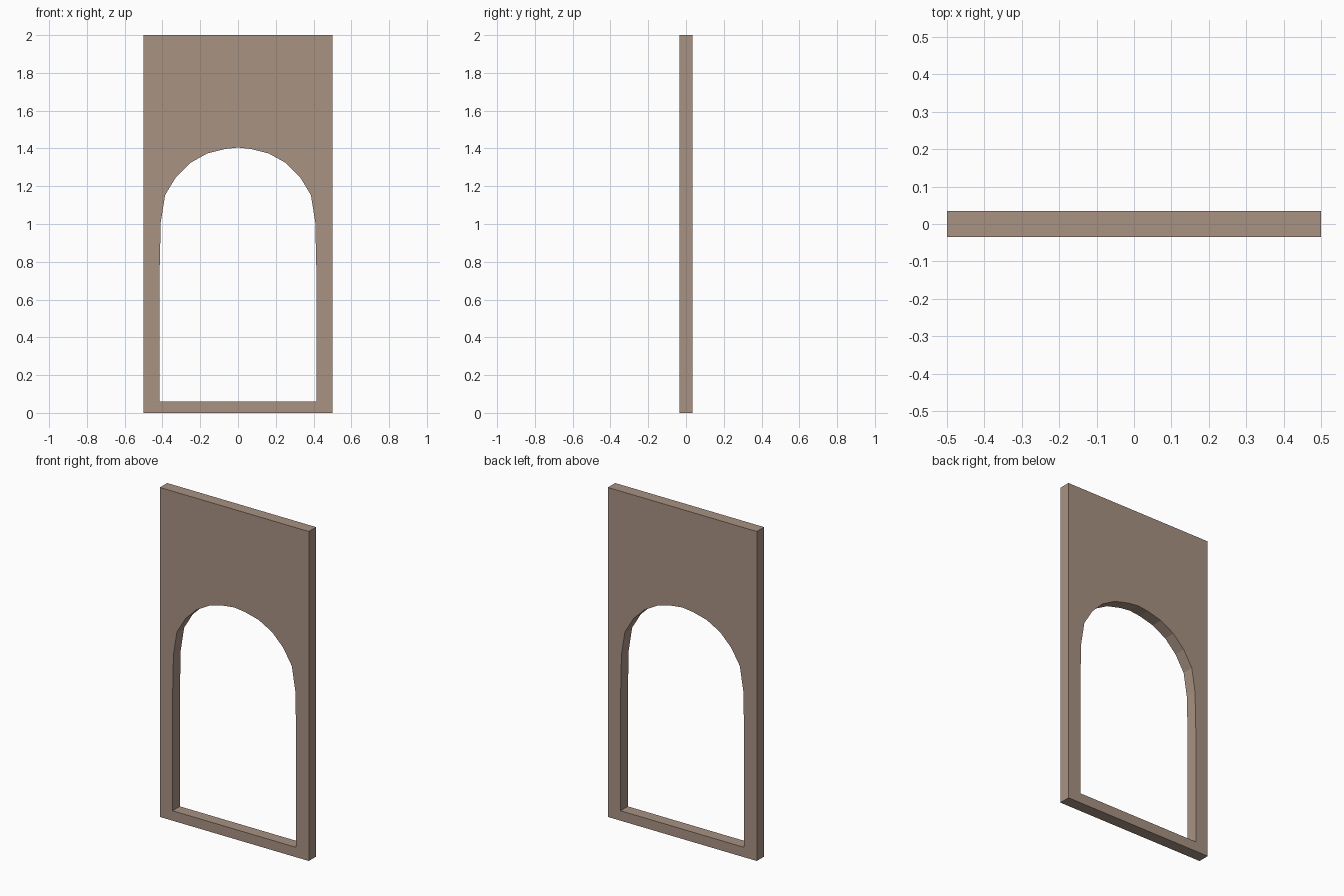
import bpy, bmesh
from mathutils import Vector

if "Cube" in bpy.data.objects:
    bpy.data.objects.remove(bpy.data.objects["Cube"])

HALF_T = 0.035

# Outer panel outline and right half of the arched opening (x, z)
outer = [(-0.5, 0), (0.5, 0), (0.5, 2), (-0.5, 2)]
right = [(0.415, 0.06), (0.415, 0.75), (0.409, 1.01), (0.386, 1.153), (0.328, 1.249),
         (0.254, 1.323), (0.164, 1.373), (0.069, 1.397)]
opening = right + [(0, 1.405)] + [(-x, z) for x, z in reversed(right)]

bm = bmesh.new()


def add_loop(points):
    verts = [bm.verts.new((x, -HALF_T, z)) for x, z in points]
    return [bm.edges.new((v, verts[(i + 1) % len(verts)])) for i, v in enumerate(verts)]


# Fill between the two outlines, then extrude to the panel thickness
edges = add_loop(outer) + add_loop(opening)
bmesh.ops.triangle_fill(bm, edges=edges, use_beauty=True, use_dissolve=False,
                        normal=Vector((0, -1, 0)))
ext = bmesh.ops.extrude_face_region(bm, geom=bm.faces[:], use_keep_orig=True)
moved = [g for g in ext["geom"] if isinstance(g, bmesh.types.BMVert)]
bmesh.ops.translate(bm, verts=moved, vec=(0, 2 * HALF_T, 0))
bmesh.ops.recalc_face_normals(bm, faces=bm.faces[:])

mesh = bpy.data.meshes.new("arched_wall_panel")
bm.to_mesh(mesh)
bm.free()

# Single flat clay colour
clay = bpy.data.materials.new("clay brown")
clay.diffuse_color = (0.392, 0.287, 0.223, 1)
clay.use_nodes = True
clay.node_tree.nodes["Principled BSDF"].inputs["Base Color"].default_value = clay.diffuse_color
mesh.materials.append(clay)

panel = bpy.data.objects.new("arched_wall_panel", mesh)
bpy.context.collection.objects.link(panel)
